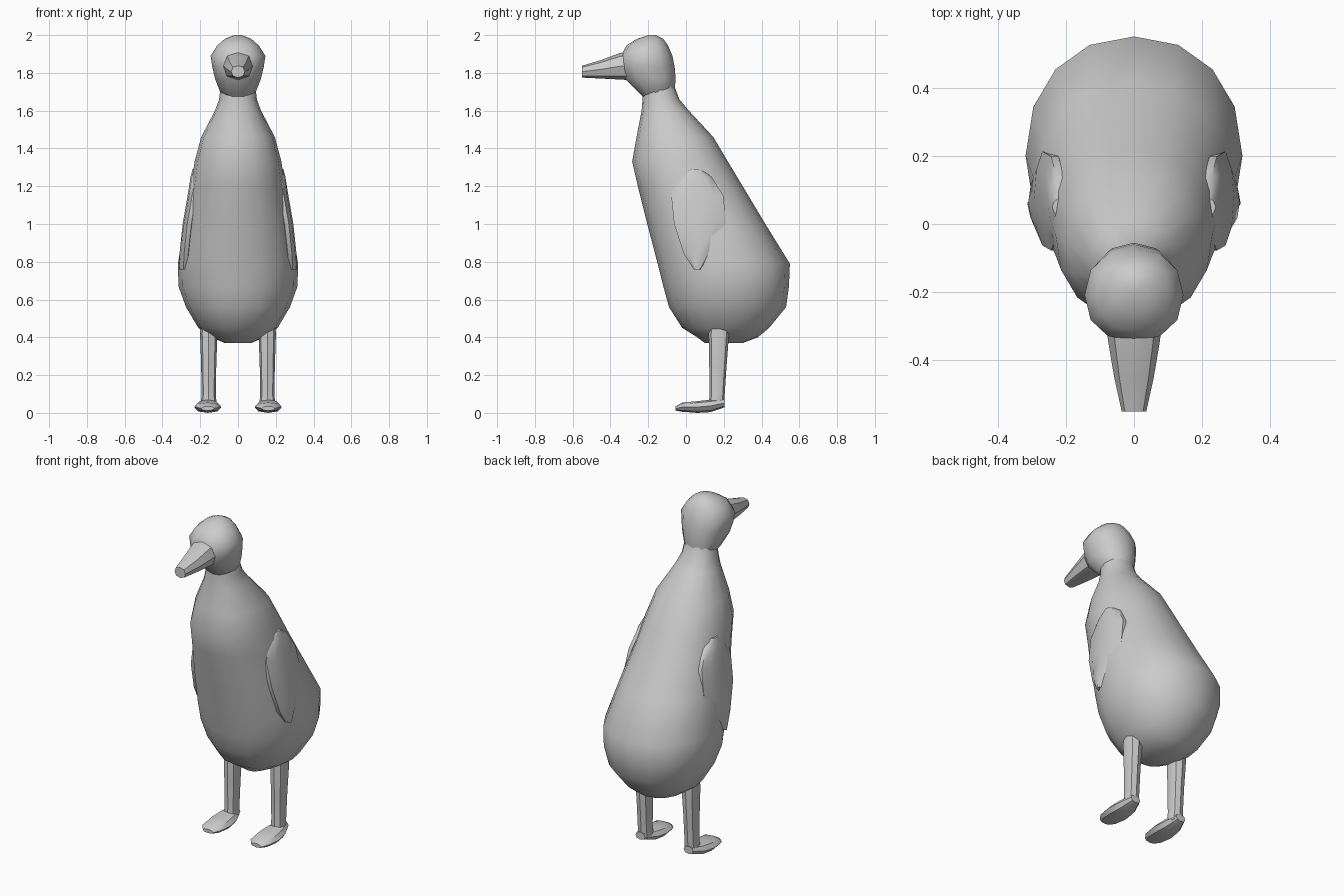
import bpy, bmesh, math
from mathutils import Vector


def ring(c, u, v, n, p=2.0):
    """Superellipse of points around c spanned by half-axes u and v."""
    pts = []
    for i in range(n):
        a = 2 * math.pi * i / n
        ca, sa = math.cos(a), math.sin(a)
        pts.append(c + u * math.copysign(abs(ca) ** (2 / p), ca)
                   + v * math.copysign(abs(sa) ** (2 / p), sa))
    return pts


def loft(name, rings, angle=35):
    bm = bmesh.new()
    vs = [[bm.verts.new(p) for p in r] for r in rings]
    n = len(vs[0])
    for a, b in zip(vs, vs[1:]):
        for i in range(n):
            j = (i + 1) % n
            bm.faces.new((a[i], a[j], b[j], b[i]))
    bm.faces.new(vs[0][::-1])
    bm.faces.new(vs[-1])
    bmesh.ops.recalc_face_normals(bm, faces=bm.faces)
    me = bpy.data.meshes.new(name)
    bm.to_mesh(me)
    bm.free()
    ob = bpy.data.objects.new(name, me)
    bpy.context.collection.objects.link(ob)
    bpy.ops.object.select_all(action='DESELECT')
    ob.select_set(True)
    bpy.context.view_layer.objects.active = ob
    bpy.ops.object.shade_smooth_by_angle(angle=math.radians(angle))
    return ob


def level_rings(sections, n, p=2.0, x=0.0):
    """Horizontal rings from (z, front y, back y, half width)."""
    return [ring(Vector((x, (f + b) / 2, z)), Vector((w, 0, 0)),
                 Vector((0, (b - f) / 2, 0)), n, p) for z, f, b, w in sections]


# Leaning pear-shaped body with neck
loft("body", level_rings([
    (0.37, 0.10, 0.30, 0.07), (0.40, 0.06, 0.38, 0.14),
    (0.45, -0.02, 0.44, 0.21), (0.56, -0.09, 0.53, 0.275),
    (0.67, -0.12, 0.545, 0.315), (0.79, -0.15, 0.55, 0.318),
    (1.00, -0.205, 0.42, 0.285), (1.20, -0.255, 0.30, 0.248),
    (1.33, -0.285, 0.222, 0.23), (1.46, -0.262, 0.145, 0.195),
    (1.60, -0.235, 0.015, 0.122), (1.66, -0.23, -0.035, 0.10),
    (1.74, -0.225, -0.065, 0.09)], 16, 2.15), 40)

# Faceted round head
loft("head", level_rings([
    (1.675, -0.23, -0.10, 0.065), (1.70, -0.255, -0.06, 0.095),
    (1.77, -0.325, -0.055, 0.122), (1.83, -0.347, -0.06, 0.136),
    (1.89, -0.345, -0.072, 0.145), (1.945, -0.315, -0.095, 0.11),
    (1.98, -0.26, -0.12, 0.07), (2.00, -0.20, -0.16, 0.02)], 12, 2.2), 40)

# Tapered beak from (y, low z, high z, half width)
loft("beak", [ring(Vector((0, y, (lo + hi) / 2)), Vector((w, 0, 0)),
                   Vector((0, 0, (hi - lo) / 2)), 8, 2.3)
              for y, lo, hi, w in [(-0.27, 1.76, 1.92, 0.085),
                                   (-0.35, 1.765, 1.905, 0.075),
                                   (-0.45, 1.77, 1.868, 0.058),
                                   (-0.55, 1.775, 1.838, 0.036)]])

for side, s in (("right", 1), ("left", -1)):
    # Folded wing lying almost flush with the flank
    wing = [(0.76, 0.06, 0.02, 0.278), (0.84, 0.065, 0.08, 0.275),
            (1.00, 0.075, 0.145, 0.258), (1.15, 0.06, 0.145, 0.232),
            (1.25, 0.05, 0.09, 0.216), (1.29, 0.05, 0.03, 0.205)]
    loft(side + "_wing", [ring(Vector((s * x, y, z)), Vector((0.035, 0, 0)),
                               Vector((0, h, 0)), 10) for z, y, h, x in wing])
    # Straight leg
    loft(side + "_leg", level_rings([
        (0.04, 0.12, 0.20, 0.042), (0.10, 0.125, 0.205, 0.038),
        (0.25, 0.123, 0.215, 0.04), (0.42, 0.12, 0.228, 0.046),
        (0.48, 0.125, 0.225, 0.04)], 8, 2.4, s * 0.155))
    # Flat foot reaching forward from the ankle
    foot = [(-0.055, 0.012, 0.035, 0.035), (-0.02, 0.006, 0.055, 0.062),
            (0.06, 0.0, 0.062, 0.072), (0.13, 0.004, 0.07, 0.062),
            (0.205, 0.03, 0.075, 0.032)]
    loft(side + "_foot", [ring(Vector((s * 0.16, y, (lo + hi) / 2)),
                               Vector((w, 0, 0)),
                               Vector((0, 0, (hi - lo) / 2)), 8, 2.2)
                          for y, lo, hi, w in foot])
